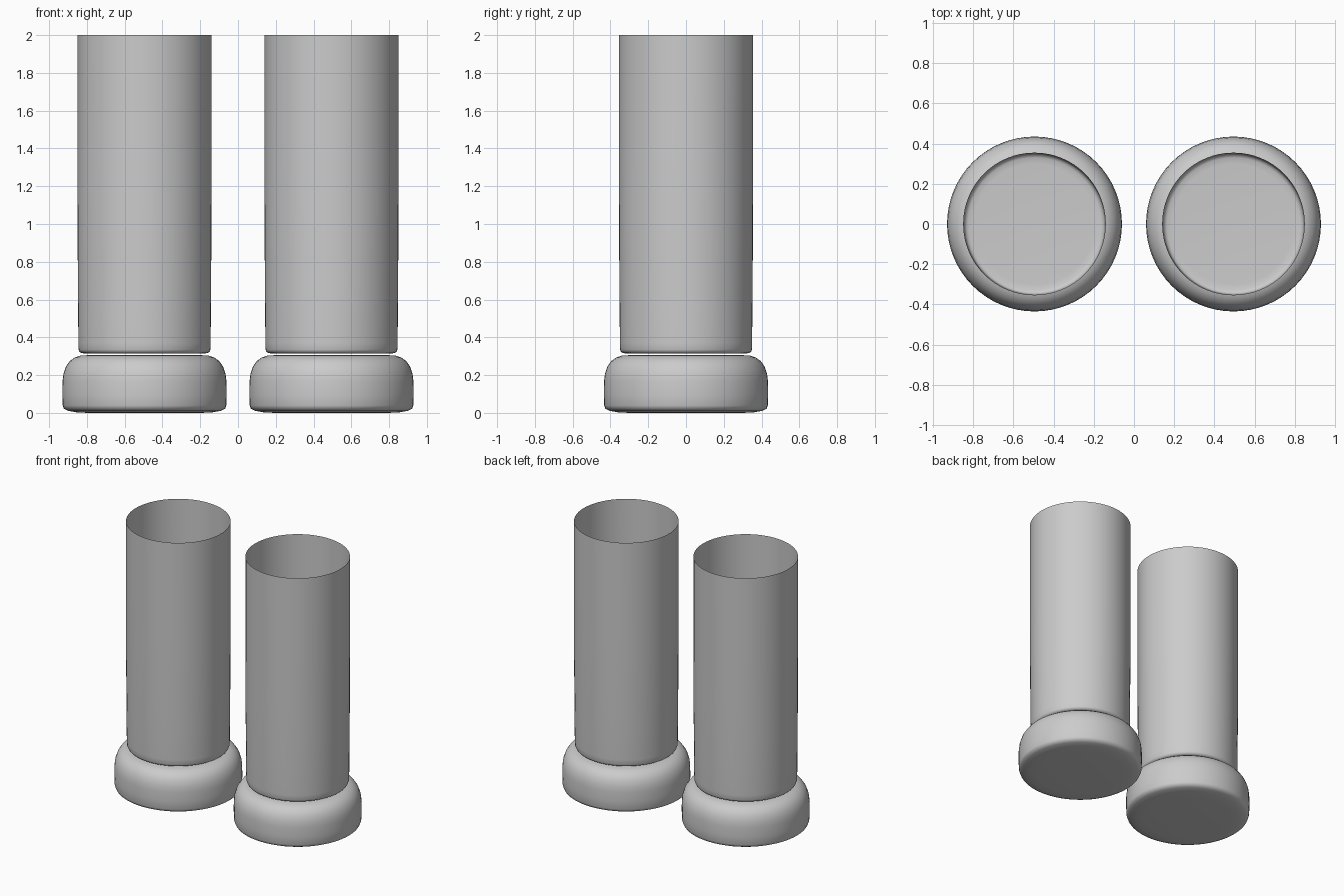
import bpy, bmesh, math

if "Cube" in bpy.data.objects:
    bpy.data.objects.remove(bpy.data.objects["Cube"])

SEGMENTS = 64


def lathe(name, profile, x):
    """Revolve (radius, z) points around a vertical axis; radius 0 ends make caps."""
    bm = bmesh.new()
    verts = [bm.verts.new((r, 0, z)) for r, z in profile]
    edges = [bm.edges.new(pair) for pair in zip(verts, verts[1:])]
    bmesh.ops.spin(bm, geom=verts + edges, cent=(0, 0, 0), axis=(0, 0, 1),
                   angle=math.tau, steps=SEGMENTS)
    bmesh.ops.remove_doubles(bm, verts=bm.verts, dist=1e-4)
    bmesh.ops.recalc_face_normals(bm, faces=bm.faces)
    # The open tube must face outwards: its lowest cap points down
    low = min(bm.faces, key=lambda f: f.calc_center_median().z)
    if low.normal.z > 0:
        bmesh.ops.reverse_faces(bm, faces=bm.faces)
    for f in bm.faces:
        f.smooth = True
    mesh = bpy.data.meshes.new(name)
    bm.to_mesh(mesh)
    bm.free()
    obj = bpy.data.objects.new(name, mesh)
    bpy.context.collection.objects.link(obj)
    obj.location.x = x
    return obj


# Rounded foot: flat sole, tight lower edge, wide upper shoulder
foot = [(0, 0.003), (0.30, 0.003), (0.36, 0.006), (0.405, 0.014), (0.427, 0.025),
        (0.433, 0.042), (0.435, 0.10), (0.434, 0.17), (0.429, 0.21),
        (0.416, 0.248), (0.396, 0.277), (0.370, 0.296), (0.34, 0.306),
        (0.28, 0.310), (0, 0.310)]

# Leg tube: closed rounded bottom, open top
leg = [(0, 0.314), (0.30, 0.314), (0.330, 0.316), (0.344, 0.322), (0.349, 0.335),
       (0.350, 0.37), (0.352, 0.60), (0.354, 0.90), (0.355, 1.30), (0.355, 2.0)]

for side, x in (("left", -0.495), ("right", 0.495)):
    lathe(side + "_foot", foot, x).location.z = -0.003
    lathe(side + "_leg", leg, x)
